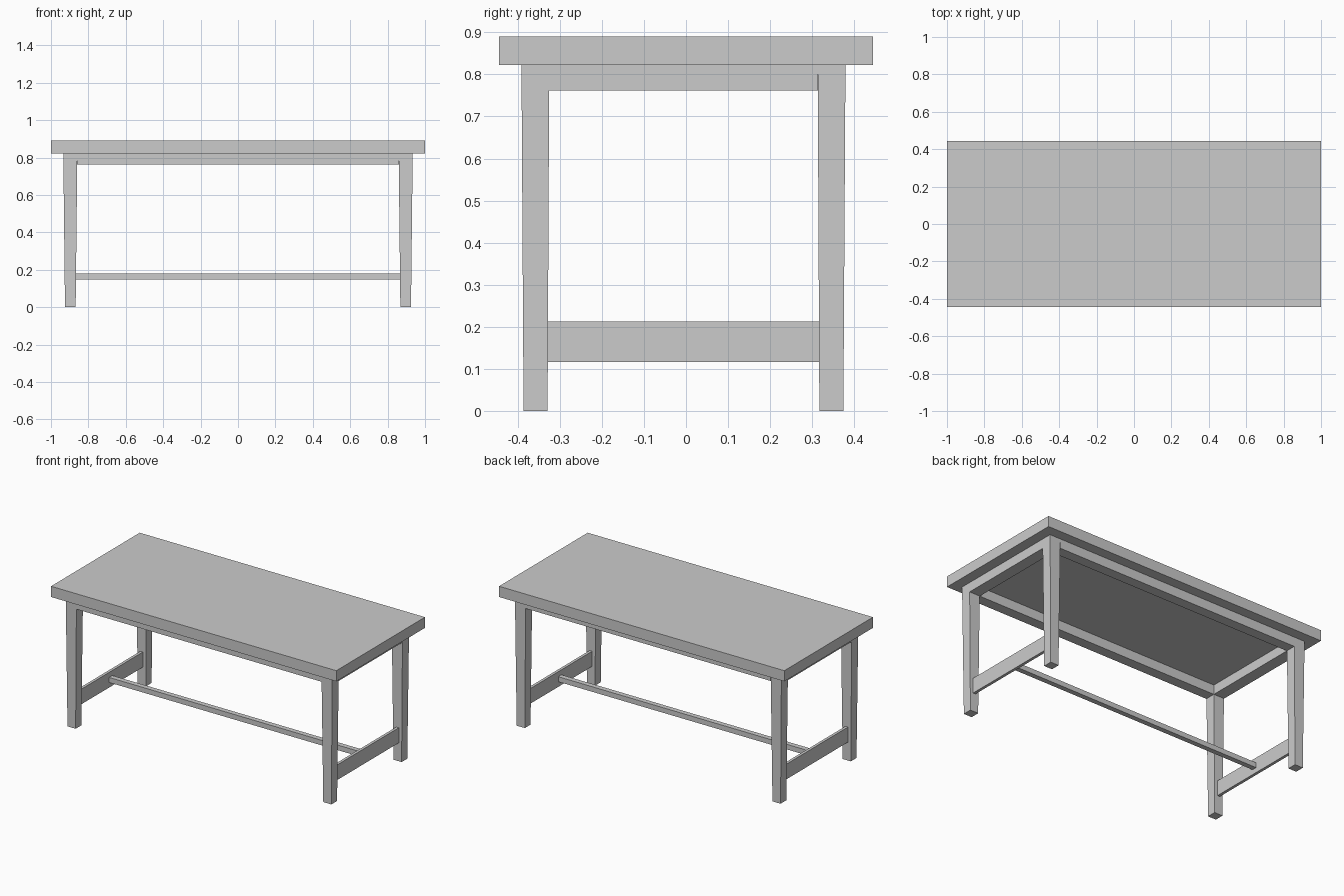
import bpy, bmesh

if "Cube" in bpy.data.objects:
    bpy.data.objects.remove(bpy.data.objects["Cube"])

CY = -0.006                      # the base sits slightly off the top's centre
Z_APRON, Z_TOP, HEIGHT = 0.762, 0.822, 0.89


def block(name, low, high, z0, z1):
    """Box or tapered box; low / high are (x0, x1, y0, y1) at z0 / z1."""
    bm = bmesh.new()
    rings = []
    for (x0, x1, y0, y1), z in ((low, z0), (high, z1)):
        rings.append([bm.verts.new((x, y, z)) for x, y in
                      ((x0, y0), (x1, y0), (x1, y1), (x0, y1))])
    bm.faces.new(rings[0])
    bm.faces.new(rings[1])
    for i in range(4):
        j = (i + 1) % 4
        bm.faces.new((rings[0][i], rings[0][j], rings[1][j], rings[1][i]))
    bmesh.ops.recalc_face_normals(bm, faces=bm.faces[:])
    mesh = bpy.data.meshes.new(name)
    bm.to_mesh(mesh)
    bm.free()
    obj = bpy.data.objects.new(name, mesh)
    bpy.context.collection.objects.link(obj)
    return obj


def span(sign, a, b, offset=0.0):
    """Ordered interval between a and b on the given side of the centre."""
    return tuple(sorted((offset + sign * a, offset + sign * b)))


# table top
top = (-1, 1, -0.444, 0.444)
block("table_top", top, top, Z_TOP, HEIGHT)

# tapered legs
for sx, side in ((-1, "left"), (1, "right")):
    for sy, end in ((-1, "front"), (1, "back")):
        low = span(sx, 0.868, 0.925) + span(sy, 0.323, 0.380, CY)
        high = span(sx, 0.859, 0.934) + span(sy, 0.319, 0.385, CY)
        block(f"{end}_{side}_leg", low, high, 0, Z_TOP)

# long aprons under the top
for sy, end in ((-1, "front"), (1, "back")):
    foot = (-0.859, 0.859) + span(sy, 0.319, 0.385, CY)
    block(f"{end}_apron", foot, foot, Z_APRON, Z_TOP)

# end aprons and low end stretchers
for sx, side in ((-1, "left"), (1, "right")):
    foot = span(sx, 0.859, 0.934) + (CY - 0.319, CY + 0.319)
    block(f"{side}_apron", foot, foot, Z_APRON, Z_TOP)
    foot = span(sx, 0.888, 0.906) + (CY - 0.323, CY + 0.323)
    block(f"{side}_stretcher", foot, foot, 0.117, 0.213)

# long centre stretcher
bar = (-0.888, 0.888, CY - 0.016, CY + 0.016)
block("centre_stretcher", bar, bar, 0.149, 0.181)
